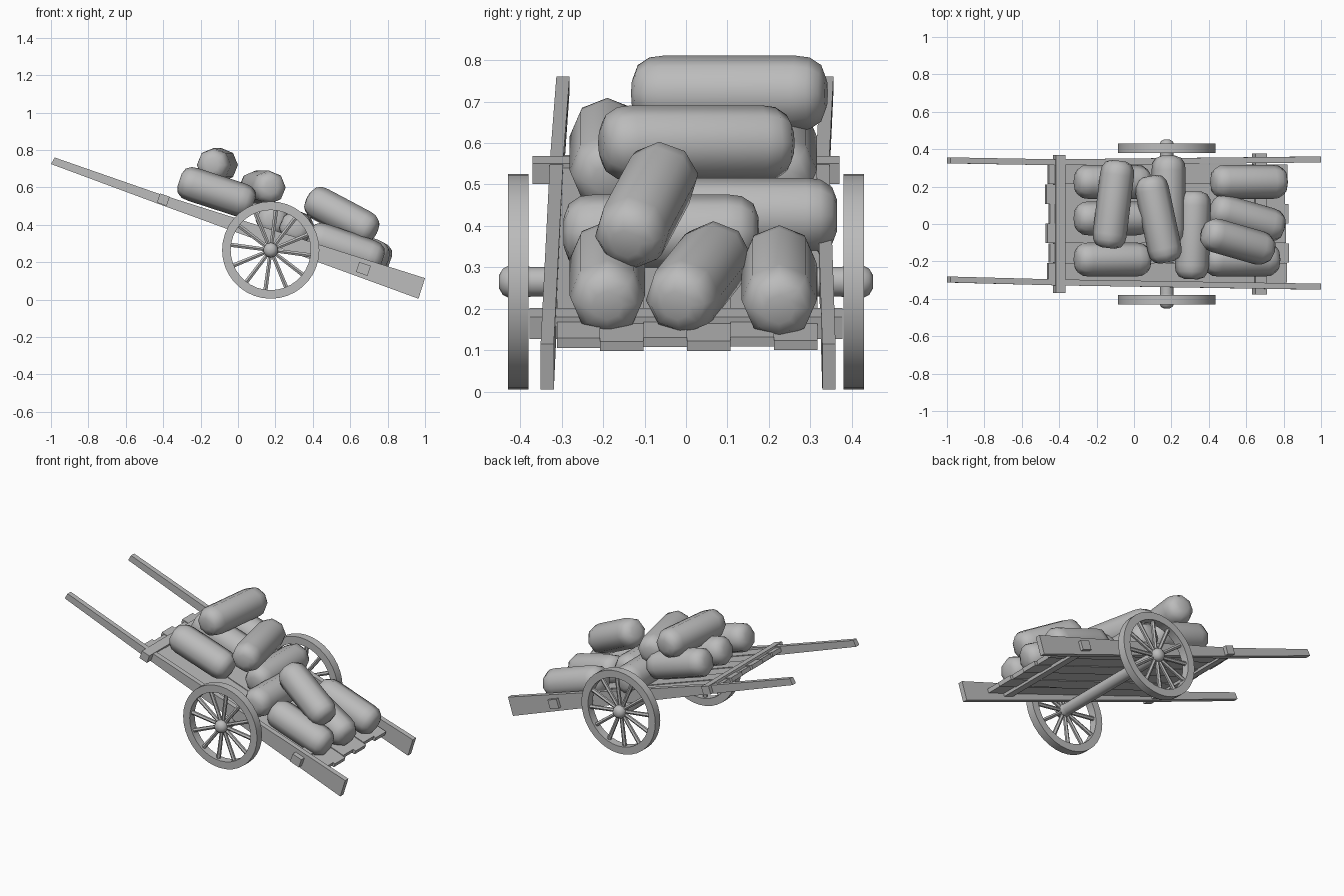
import bpy, bmesh, math
from mathutils import Matrix, Vector

cube = bpy.data.objects.get("Cube")
if cube:
    bpy.data.objects.remove(cube, do_unlink=True)

grey = bpy.data.materials.new("plain grey")
grey.use_nodes = True
colour = (0.5, 0.5, 0.5, 1)
grey.diffuse_color = colour
grey.node_tree.nodes["Principled BSDF"].inputs["Base Color"].default_value = colour

SLOPE = math.radians(19.1)
BED = Matrix.Translation((0.175, 0, 0.336)) @ Matrix.Rotation(SLOPE, 4, 'Y')


def finish(name, bm, matrix=Matrix(), smooth=None):
    bmesh.ops.recalc_face_normals(bm, faces=bm.faces[:])
    mesh = bpy.data.meshes.new(name)
    bm.to_mesh(mesh)
    bm.free()
    mesh.materials.append(grey)
    ob = bpy.data.objects.new(name, mesh)
    bpy.context.collection.objects.link(ob)
    ob.matrix_world = matrix
    if smooth:
        bpy.ops.object.select_all(action='DESELECT')
        ob.select_set(True)
        bpy.context.view_layer.objects.active = ob
        bpy.ops.object.shade_smooth_by_angle(angle=math.radians(smooth))
    return ob


def box(name, size, matrix):
    bm = bmesh.new()
    bmesh.ops.create_cube(bm, size=1, matrix=Matrix.Diagonal((*size, 1)))
    return finish(name, bm, matrix)


def lathe(name, profile, sides, matrix, smooth, closed=False):
    """Turn (radius, height) points around local z."""
    bm = bmesh.new()
    rings = [[bm.verts.new((r * math.cos(math.tau * i / sides),
                            r * math.sin(math.tau * i / sides), h))
              for i in range(sides)] for r, h in profile]
    pairs = list(zip(rings, rings[1:]))
    if closed:
        pairs.append((rings[-1], rings[0]))
    else:
        bm.faces.new(rings[0])
        bm.faces.new(rings[-1])
    for a, b in pairs:
        for i in range(sides):
            j = (i + 1) % sides
            bm.faces.new((a[i], a[j], b[j], b[i]))
    return finish(name, bm, matrix, smooth)


# Tapered side shafts, wide at the low end and thin at the handles
OUTLINE = [(-0.98, 0.76), (-0.42, 0.565), (1, 0.115),
           (0.965, 0.005), (-0.42, 0.51), (-1, 0.725)]


def shaft(name, y_handle, y_mid, y_end):
    bm = bmesh.new()
    sides = []
    for half in (-0.016, 0.016):
        ring = []
        for x, z in OUTLINE:
            y = y_handle if x < -0.9 else y_mid if x < 0 else y_end
            ring.append(bm.verts.new((x, y + half, z)))
        sides.append(ring)
    a, b = sides
    for i in range(6):
        j = (i + 1) % 6
        bm.faces.new((a[i], a[j], b[j], b[i]))
    for r in sides:
        bm.faces.new((r[0], r[1], r[4], r[5]))
        bm.faces.new((r[1], r[2], r[3], r[4]))
    finish(name, bm)


shaft("right_shaft", -0.297, -0.312, -0.335)
shaft("left_shaft", 0.34, 0.33, 0.345)

# Plank bed with slightly uneven ends
for i, shift in enumerate((0.0, 0.012, -0.006, 0.01, -0.01, 0.004)):
    lift = 0.002 * (-1) ** i
    box(f"bed_plank_{i + 1}", (1.35, 0.104, 0.025),
        BED @ Matrix.Translation((shift, -0.26 + i * 0.105, lift)))

# Cross beams poking out through the shafts
box("upper_cross_beam", (0.055, 0.74, 0.052), BED @ Matrix.Translation((-0.608, 0, 0)))
box("lower_cross_beam", (0.065, 0.755, 0.056), BED @ Matrix.Translation((0.524, 0, 0)))

# Axle, and a wheel at each end
HUB = Vector((0.175, 0, 0.265))
TURN = Matrix.Rotation(math.pi / 2, 4, 'X')
lathe("axle", [(0.036, -0.4), (0.036, 0.4)], 12, Matrix.Translation(HUB) @ TURN, 40)
for side, label in ((-1, "right"), (1, "left")):
    centre = Matrix.Translation(HUB + Vector((0, side * 0.405, 0)))
    wheel = centre @ Matrix.Rotation(-side * math.pi / 2, 4, 'X')
    lathe(label + "_wheel_rim", [(0.214, -0.025), (0.26, -0.025), (0.26, 0.025), (0.214, 0.025)],
          36, wheel, 40, closed=True)
    lathe(label + "_wheel_hub", [(0.036, -0.03), (0.04, 0), (0.04, 0.02), (0.032, 0.037), (0.015, 0.047)],
          12, wheel, 50)
    for i in range(12):
        spin = Matrix.Rotation(math.tau * (i + 0.25 * side) / 12, 4, 'Z')
        lathe(f"{label}_spoke_{i + 1}", [(0.011, 0.02), (0.013, 0.22)], 6,
              wheel @ spin @ Matrix.Rotation(math.pi / 2, 4, 'Y'), 30)


# Rounded sacks: heading turns in plan, pitch dips the far end
def sack(name, centre, length, heading, pitch):
    h, r = length / 2, 0.091
    profile = [(r * 0.4, -h), (r * 0.75, -h + 0.012), (r * 0.95, -h + 0.04), (r, -h + 0.075)]
    profile += [(rad, -z) for rad, z in reversed(profile)]
    matrix = (Matrix.Translation(centre) @ Matrix.Rotation(math.radians(heading), 4, 'Z')
              @ Matrix.Rotation(math.radians(90 + pitch), 4, 'Y'))
    lathe(name, profile, 8, matrix, 60)


SHORT, LONG = 0.415, 0.47
for i, y in enumerate((-0.19, 0.03, 0.225)):
    sack(f"upper_sack_{i + 1}", (-0.115, y, 0.575), SHORT, 0, 18)
sack("lower_sack_1", (0.575, -0.19, 0.275), SHORT, 0, 19)
sack("lower_sack_2", (0.605, 0.03, 0.275), SHORT, -16, 19)
sack("lower_sack_3", (0.615, 0.225, 0.265), SHORT, 0, 19)
sack("leaning_sack", (0.555, -0.095, 0.45), SHORT, -16, 27)
sack("middle_sack_back", (0.185, 0.13, 0.425), LONG, 90, 0)
sack("middle_sack_front", (0.315, -0.06, 0.385), LONG, 88, 0)
sack("crossing_sack", (0.13, 0.025, 0.6), LONG, 102, 0)
sack("top_sack", (-0.11, 0.105, 0.72), LONG, 83, 0)
